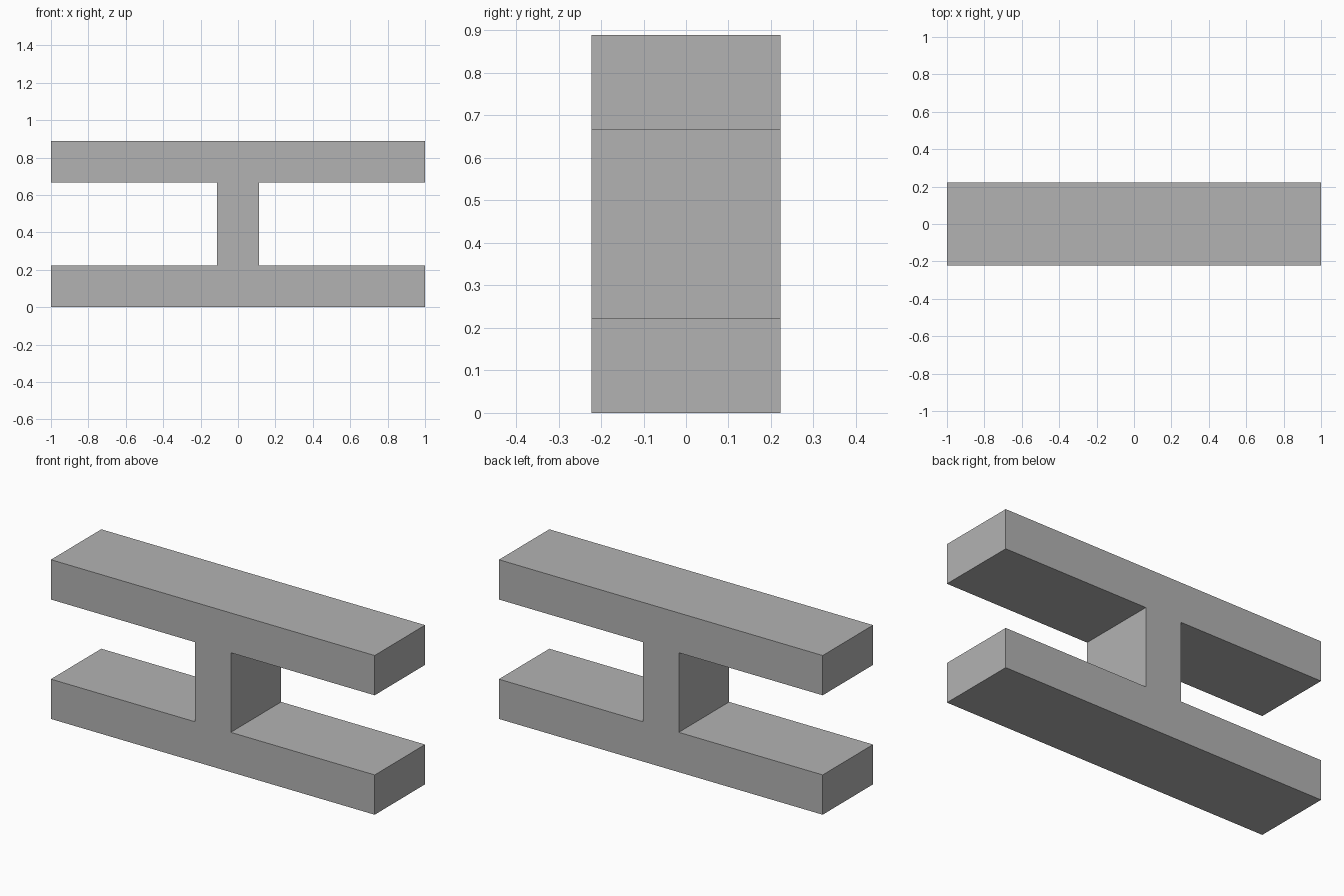
import bpy
import bmesh

cube = bpy.data.objects.get("Cube")
if cube:
    bpy.data.objects.remove(cube, do_unlink=True)

UNIT = 2 / 9           # thickness of the flanges and the web
HALF_LENGTH = 1.0
DEPTH = 2 * UNIT

# Plain grey material
grey = bpy.data.materials.new("grey")
grey.use_nodes = True
colour = (0.45, 0.45, 0.45, 1)
grey.diffuse_color = colour
grey.node_tree.nodes["Principled BSDF"].inputs["Base Color"].default_value = colour

# Right half of the I-shaped profile, mirrored to close the outline
right = [(HALF_LENGTH, 0), (HALF_LENGTH, UNIT), (UNIT / 2, UNIT),
         (UNIT / 2, 3 * UNIT), (HALF_LENGTH, 3 * UNIT), (HALF_LENGTH, 4 * UNIT)]
outline = right + [(-x, z) for x, z in reversed(right)]

# Extrude the profile from front to back
bm = bmesh.new()
face = bm.faces.new([bm.verts.new((x, -DEPTH / 2, z)) for x, z in outline])
extruded = bmesh.ops.extrude_face_region(bm, geom=[face], use_keep_orig=True)
back = [v for v in extruded["geom"] if isinstance(v, bmesh.types.BMVert)]
bmesh.ops.translate(bm, verts=back, vec=(0, DEPTH, 0))
bmesh.ops.recalc_face_normals(bm, faces=bm.faces)

mesh = bpy.data.meshes.new("i_beam")
bm.to_mesh(mesh)
bm.free()
mesh.materials.append(grey)
beam = bpy.data.objects.new("i_beam", mesh)
bpy.context.collection.objects.link(beam)
